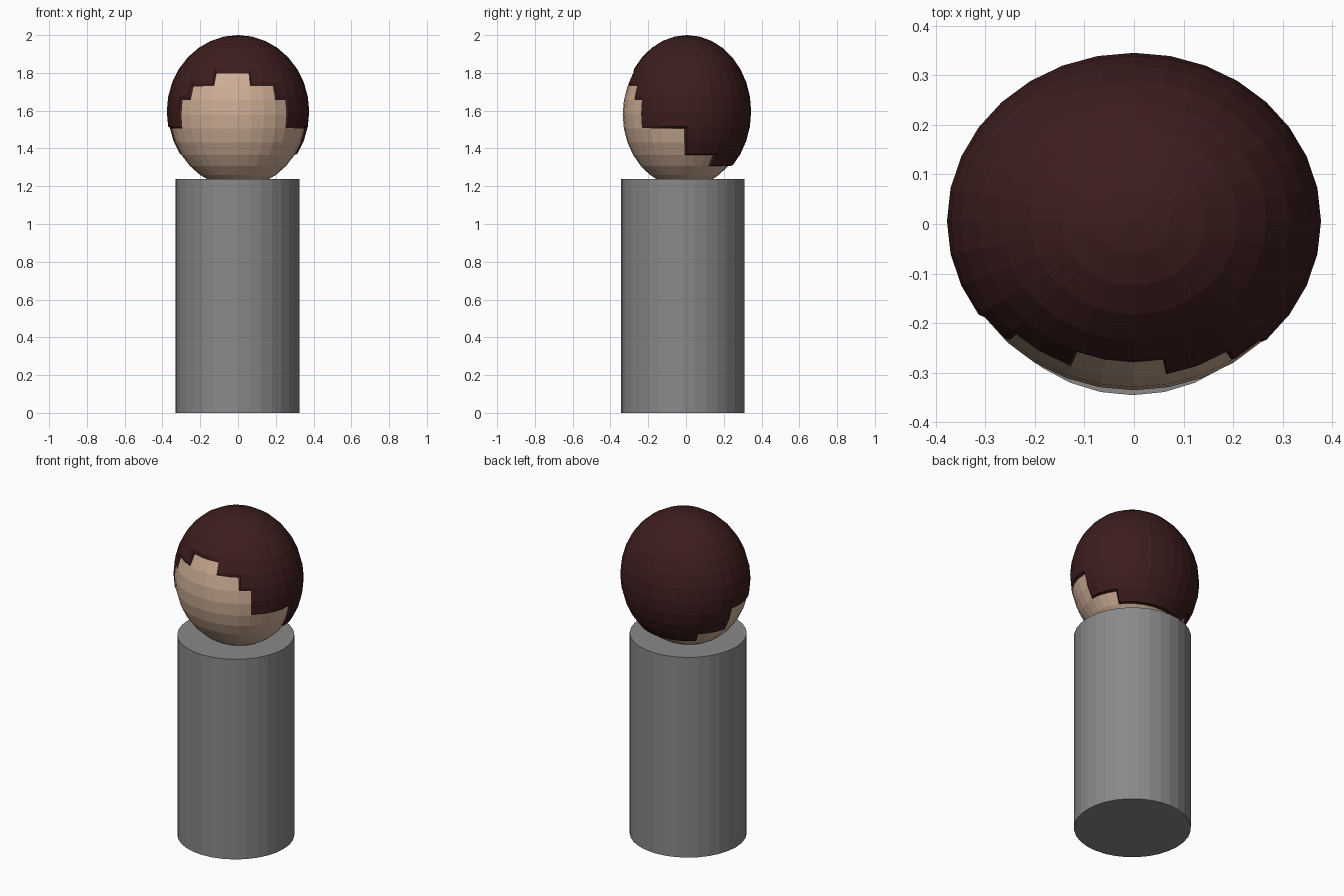
import bpy, bmesh, math

if "Cube" in bpy.data.objects:
    bpy.data.objects.remove(bpy.data.objects["Cube"])


def paint(obj, name, rgb):
    mat = bpy.data.materials.new(name)
    mat.diffuse_color = (*rgb, 1)
    mat.use_nodes = True
    mat.node_tree.nodes["Principled BSDF"].inputs["Base Color"].default_value = mat.diffuse_color
    obj.data.materials.append(mat)


def place(verts, loc, size):
    """Turn unit-sphere vertices into an ellipsoid."""
    for v in verts:
        v.co = [l + s * c for l, s, c in zip(loc, size, v.co)]


def ball(name, outer, inner=None, keep=None):
    """Flat-shaded 32 x 16 ellipsoid; with keep and inner, a cut thick shell."""
    bm = bmesh.new()
    bmesh.ops.create_uvsphere(bm, u_segments=32, v_segments=16, radius=1)
    inside = []
    if keep:
        drop = []
        for f in bm.faces:
            c = f.calc_center_median()
            angle = math.degrees(math.atan2(c.x, -c.y))      # 0 at front, + to the right
            polar = math.degrees(math.acos(c.z / c.length))  # 0 at crown
            if not keep(angle, polar):
                drop.append(f)
        bmesh.ops.delete(bm, geom=drop, context='FACES')
        new = bmesh.ops.extrude_face_region(bm, geom=bm.faces[:], use_keep_orig=True)
        inside = [g for g in new["geom"] if isinstance(g, bmesh.types.BMVert)]
    hidden = set(inside)
    place([v for v in bm.verts if v not in hidden], *outer)
    if inner:
        place(inside, *inner)
    bmesh.ops.recalc_face_normals(bm, faces=bm.faces[:])
    me = bpy.data.meshes.new(name)
    bm.to_mesh(me)
    bm.free()
    obj = bpy.data.objects.new(name, me)
    bpy.context.collection.objects.link(obj)
    return obj


# Body: plain cylinder
bpy.ops.mesh.primitive_cylinder_add(vertices=32, radius=0.328, depth=1.237,
                                    location=(-0.003, -0.017, 0.6185))
body = bpy.context.object
body.name = "body"
paint(body, "dark_grey", (0.25, 0.25, 0.25))

# Head
head = ball("head", ((0, -0.008, 1.58), (0.36, 0.327, 0.386)))
paint(head, "skin", (0.61, 0.42, 0.30))

# Hair: cap with a stepped hairline, in rings and segments of 11.25 degrees
STEP = 11.25
HALF_WIDTH = {5: 1.5, 6: 3.5, 7: 4.5, 8: 4.5, 9: 8.5, 10: 8.5, 11: 11.5}


def is_hair(angle, polar):
    ring = int(polar // STEP)
    if ring > 11:
        return False
    return abs(angle / STEP + 0.5) > HALF_WIDTH.get(ring, 0)


hair = ball("hair", ((0, 0.006, 1.595), (0.377, 0.339, 0.405)),
            ((0, -0.008, 1.58), (0.359, 0.326, 0.385)), is_hair)
paint(hair, "hair", (0.047, 0.0125, 0.0125))
